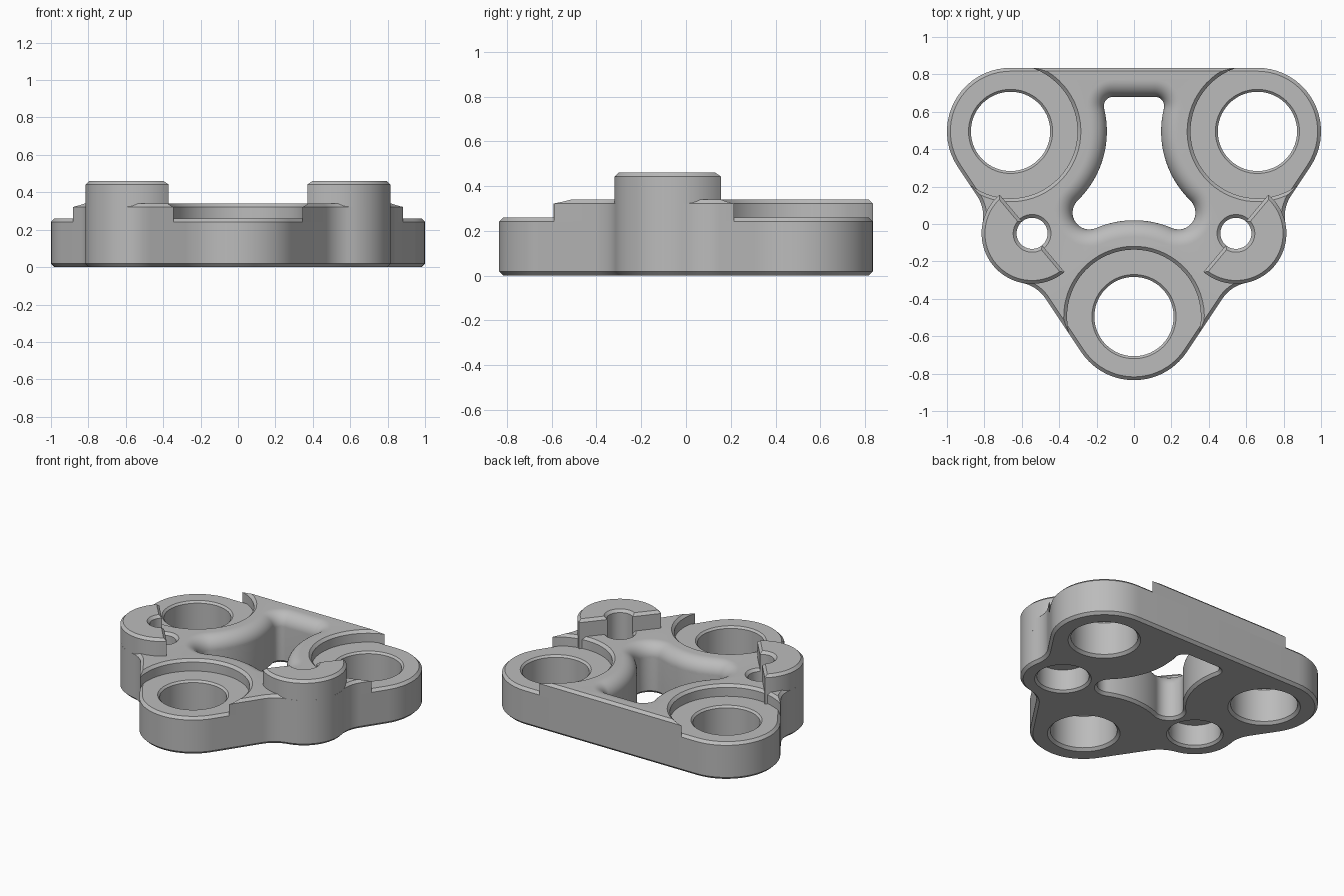
import bpy, bmesh
from math import acos, atan2, cos, sin, pi, radians, sqrt
from mathutils import Vector

cube = bpy.data.objects.get("Cube")
if cube:
    bpy.data.objects.remove(cube)

grey = bpy.data.materials.new("light grey")
grey.use_nodes = True
grey.diffuse_color = (0.5, 0.5, 0.5, 1)
grey.node_tree.nodes["Principled BSDF"].inputs["Base Color"].default_value = (0.5, 0.5, 0.5, 1)

# Layout: three big bores, two small side bores, and the step heights
BACK, FRONT, SIDE = Vector((-0.66, 0.495)), Vector((0, -0.495)), Vector((-0.545, -0.05))
LOBE, SIDE_LOBE, FILLET = 0.34, 0.27, 0.2
POCKET_Z, PLATE_Z, STOP_Z, CH = 0.26, 0.34, 0.46, 0.018
ALONG = (FRONT - BACK).normalized()
OUT = Vector((ALONG.y, -ALONG.x))


def angle(a, b):
    return atan2(b.y - a.y, b.x - a.x)


def arc(c, r, a, b, n=20):
    """Points on the shorter turn from angle a to angle b."""
    turn = (b - a + pi) % (2 * pi) - pi
    return [Vector((c.x + r * cos(a + turn * i / n), c.y + r * sin(a + turn * i / n)))
            for i in range(n + 1)]


def mirrored(half):
    """Close a left half, listed from back to front, with its mirror image."""
    return half + [Vector((-p.x, p.y)) for p in reversed(half) if abs(p.x) > 1e-5]


def outline(o):
    """Outer contour, moved inwards by o."""
    s = (SIDE - BACK).dot(ALONG)
    h = (SIDE - BACK).dot(OUT)
    reach = sqrt((SIDE_LOBE + FILLET) ** 2 - (LOBE + FILLET - h) ** 2)
    f1, f2 = [BACK + ALONG * (s + k * reach) + OUT * (LOBE + FILLET) for k in (-1, 1)]
    out = atan2(OUT.y, OUT.x)
    half = arc(BACK, LOBE - o, pi / 2, out)
    half += arc(f1, FILLET + o, out + pi, angle(f1, SIDE), 10)
    half += arc(SIDE, SIDE_LOBE - o, angle(SIDE, f1), angle(SIDE, f2))
    half += arc(f2, FILLET + o, angle(f2, SIDE), out + pi, 10)
    half += arc(FRONT, LOBE - o, out, -pi / 2)
    return mirrored(half)


def window(o):
    """Central opening that follows the big bores, widened by o."""
    ring, lobe, corner = 0.515, 0.09, 0.05
    mid = (BACK + FRONT) / 2
    span = (FRONT - BACK).length / 2
    low = mid - OUT * sqrt((ring + lobe) ** 2 - span ** 2)
    y = 0.68 - corner
    top = Vector((BACK.x + sqrt((ring + corner) ** 2 - (y - BACK.y) ** 2), y))
    half = arc(top, corner + o, pi / 2, angle(top, BACK), 12)
    half += arc(BACK, ring - o, angle(BACK, top), angle(BACK, low))
    half += arc(low, lobe + o, angle(low, BACK), angle(low, FRONT))
    half += arc(FRONT, ring - o, angle(FRONT, low), pi / 2, 14)
    return mirrored(half)


def disc(c):
    """Circle whose radius is the loft parameter."""
    return lambda r: [Vector((c.x + r * cos(2 * pi * (i + 0.3) / 64),
                              c.y + r * sin(2 * pi * (i + 0.3) / 64))) for i in range(64)]


def half_disc(side):
    """Half of a side lobe, on its outer side."""
    def shape(o):
        r = SIDE_LOBE - o
        h = acos(o / r)
        mid = radians(220)
        pts = arc(SIDE, r, mid - h, mid, 16) + arc(SIDE, r, mid, mid + h, 16)[1:]
        return pts if side < 0 else [Vector((-p.x, p.y)) for p in reversed(pts)]
    return shape


def loft(name, shape, levels):
    """Solid through shape(o) at each (z, o) level."""
    bm = bmesh.new()
    rings = [[bm.verts.new((p.x, p.y, z)) for p in shape(o)] for z, o in levels]
    bmesh.ops.remove_doubles(bm, verts=[], dist=0)
    n = len(rings[0])
    for a, b in zip(rings, rings[1:]):
        for i in range(n):
            j = (i + 1) % n
            bm.faces.new((a[i], a[j], b[j], b[i]))
    bm.faces.new(rings[0][::-1])
    bm.faces.new(rings[-1])
    bmesh.ops.remove_doubles(bm, verts=bm.verts, dist=1e-5)
    bmesh.ops.recalc_face_normals(bm, faces=bm.faces)
    me = bpy.data.meshes.new(name)
    bm.to_mesh(me)
    bm.free()
    me.materials.append(grey)
    ob = bpy.data.objects.new(name, me)
    bpy.context.collection.objects.link(ob)
    return ob


def finish(ob, cutters):
    """Cut the openings, then smooth the curved walls."""
    bpy.ops.object.select_all(action='DESELECT')
    bpy.context.view_layer.objects.active = ob
    ob.select_set(True)
    for c in cutters:
        m = ob.modifiers.new("cut", 'BOOLEAN')
        m.operation, m.solver, m.object = 'DIFFERENCE', 'EXACT', c
        bpy.ops.object.modifier_apply(modifier=m.name)
    bpy.ops.object.shade_smooth_by_angle(angle=radians(30))


def both(c):
    return [c, Vector((-c.x, c.y))]


def bore(c, r, top):
    """Cutter with a chamfered mouth at height top."""
    return loft("bore_cutter", disc(c), [(0.2, r), (top - CH, r), (top, r + CH), (0.6, r + CH)])


# Cutter for the central window, with a large rounded upper edge
ROUND = 0.09
levels = [(-0.1, CH), (0, CH), (CH, 0)]
levels += [(PLATE_Z - ROUND + ROUND * sin(t), ROUND * (1 - cos(t)))
           for t in [pi / 2 * i / 10 for i in range(11)]]
window_cutter = loft("window_cutter", window, levels + [(0.6, ROUND)])

# Cutters for the big bores, the counterbored side bores and the round pockets
wheels = both(BACK) + [FRONT]
R = 0.212
big = [loft("big_bore_cutter", disc(c), [(-0.1, R + CH), (0, R + CH), (CH, R), (POCKET_Z - 0.013, R),
                                         (POCKET_Z, R + 0.013), (0.6, R + 0.013)]) for c in wheels]
counter = [loft("counterbore_cutter", disc(c), [(-0.1, 0.18), (0, 0.18), (0.015, 0.165), (0.16, 0.165),
                                                (0.16, 0.083), (0.6, 0.083)]) for c in both(SIDE)]
pockets = [loft("pocket_cutter", disc(c), [(0.1, 0.358), (PLATE_Z - CH, 0.358), (PLATE_Z, 0.358 + CH),
                                           (0.6, 0.358 + CH)]) for c in wheels]
side_bores = [bore(c, 0.083, PLATE_Z) for c in both(SIDE)]
stop_bores = [bore(c, 0.083, STOP_Z) for c in both(SIDE)]

# Lower body
base = loft("base_plate", outline, [(0, CH), (CH, 0), (POCKET_Z - CH, 0), (POCKET_Z, CH)])
finish(base, [window_cutter] + big + counter)

# Raised web between the pockets
upper = loft("upper_plate", outline, [(POCKET_Z - CH, 0), (PLATE_Z - CH, 0), (PLATE_Z, CH)])
finish(upper, [window_cutter] + pockets + side_bores)

# Tall half-round stops beside the small bores
for name, side, cutter in (("right_stop", -1, stop_bores[0]), ("left_stop", 1, stop_bores[1])):
    stop = loft(name, half_disc(side), [(POCKET_Z - CH, 0), (STOP_Z - CH, 0), (STOP_Z, CH)])
    finish(stop, [cutter])

for c in [window_cutter] + big + counter + pockets + side_bores + stop_bores:
    bpy.data.objects.remove(c)
